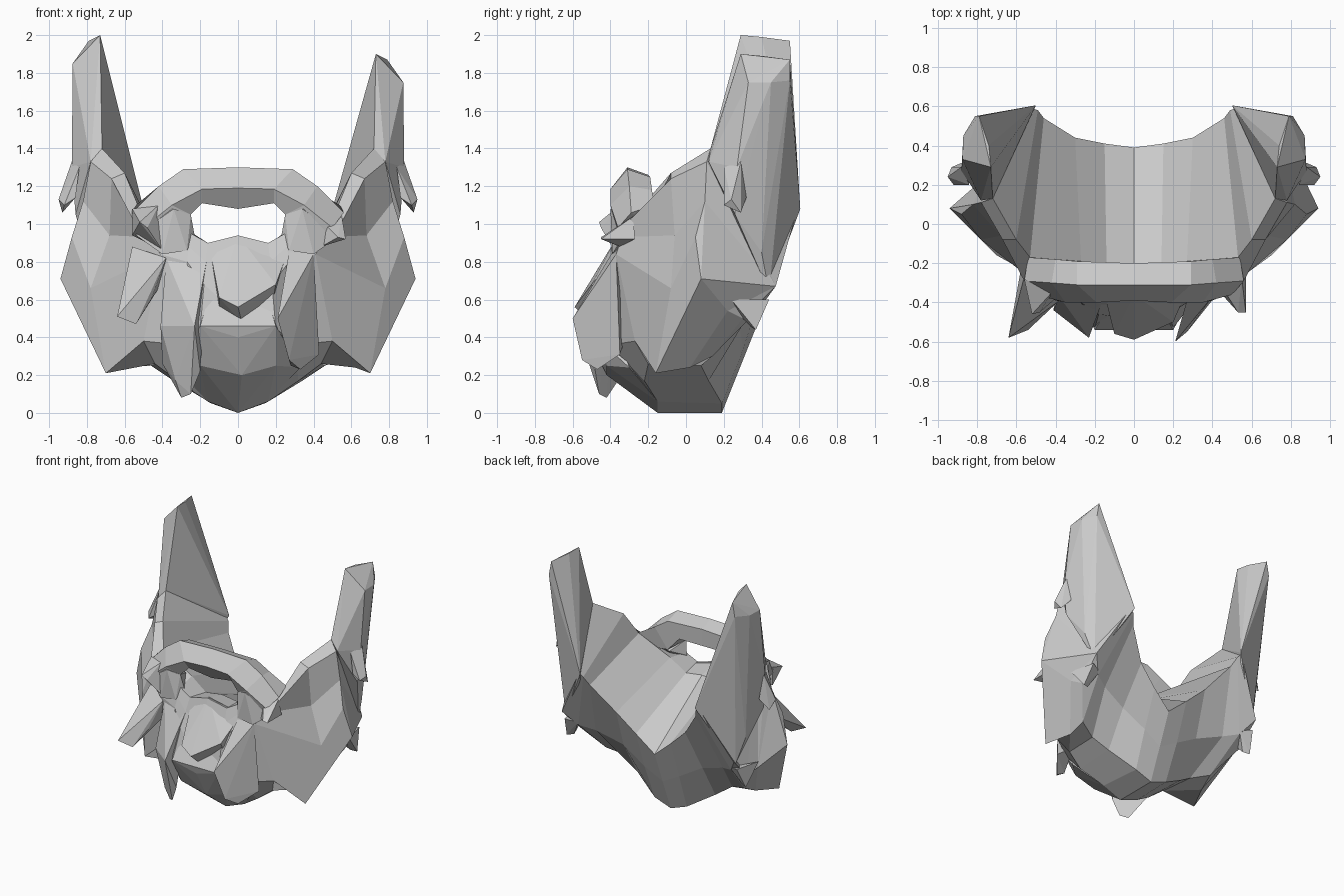
import bpy, bmesh
from mathutils import Vector


def finish(name, bm):
    bmesh.ops.recalc_face_normals(bm, faces=bm.faces[:])
    me = bpy.data.meshes.new(name)
    bm.to_mesh(me)
    bm.free()
    ob = bpy.data.objects.new(name, me)
    bpy.context.collection.objects.link(ob)
    return ob


def flip(points):
    return [(-x, y, z) for x, y, z in points]


def loft(name, stations):
    """Skin closed loops, given from the centre outwards, over both sides."""
    rows = [flip(s) for s in stations[:0:-1]] + stations
    bm = bmesh.new()
    rings = [[bm.verts.new(p) for p in row] for row in rows]
    n = len(rings[0])
    for a, b in zip(rings, rings[1:]):
        for i in range(n):
            j = (i + 1) % n
            bm.faces.new((a[i], a[j], b[j], b[i]))
    caps = [bm.faces.new(rings[0]), bm.faces.new(rings[-1])]
    bmesh.ops.triangulate(bm, faces=caps)
    return finish(name, bm)


def hull(name, points):
    """Faceted lump or lock of hair spanning a few points."""
    bm = bmesh.new()
    for p in points:
        bm.verts.new(p)
    bmesh.ops.convex_hull(bm, input=bm.verts[:])
    loose = [v for v in bm.verts if not v.link_faces]
    bmesh.ops.delete(bm, geom=loose, context='VERTS')
    return finish(name, bm)


def pair(name, points):
    hull(name + "_right", points)
    hull(name + "_left", flip(points))


# Beard body: inner lip, outer lip, cheek, front high, front low,
# bottom front, bottom back, back edge
body = [
    [(0, -.2, .9), (0, -.38, .94), (0, -.42, .75), (0, -.49, .52), (0, -.5, .38),
     (0, -.15, 0), (0, .19, 0), (0, .39, .5)],
    [(.14, -.2, .88), (.16, -.37, .9), (.17, -.41, .8), (.18, -.46, .68), (.2, -.53, .45),
     (.16, -.15, .06), (.14, .19, .05), (.15, .41, .63)],
    [(.27, -.19, .97), (.25, -.36, .95), (.26, -.38, .88), (.27, -.4, .8), (.3, -.4, .36),
     (.32, -.22, .17), (.34, .12, .17), (.3, .44, .77)],
    [(.53, -.17, 1.1), (.56, -.29, 1.03), (.47, -.34, .93), (.41, -.37, .84),
     (.5, -.27, .38), (.44, -.2, .26), (.46, .08, .25), (.46, .54, .98)],
    [(.6, -.08, 1.27), (.67, -.08, 1.24), (.68, -.06, .94), (.78, -.08, .66),
     (.7, -.16, .21), (.62, .02, .24), (.6, .14, .3), (.49, .58, 1.05)],
    [(.72, .13, 1.4), (.78, .11, 1.33), (.82, .1, 1.12), (.88, .05, .93),
     (.94, .08, .71), (.78, .22, .54), (.74, .3, .5), (.52, .59, 1.08)],
]
# The back swells outward towards the sides
for s in body:
    t = min(1, s[0][0] / .6) ** 2
    mid = (Vector(s[-2]) + Vector(s[-1])) / 2 + Vector((.12, .03, -.12)) * t
    s.insert(-1, tuple(mid))
loft("beard_body", body)

# Chin bulge
hull("chin", [(.02, -.42, .2), (0, -.52, .4), (.2, -.54, .46), (-.2, -.54, .46),
              (.2, -.42, .25), (-.2, -.42, .25), (0, -.15, 0), (.16, -.15, .06),
              (-.16, -.15, .06), (.33, -.3, .24), (-.33, -.3, .24),
              (.14, -.44, .66), (-.14, -.44, .66)])


# Sideburns, the left one a little taller
def sideburn(top):
    return [(.72, .13, 1.4), (.88, .27, 1.3), (.86, .26, 1.05), (.8, .4, .85),
            (.74, .44, .64), (.6, .45, .82), (.5, .605, 1.08), (.78, .12, 1.33),
            (.73, .29, top), (.74, .4, top - .01), (.79, .55, top - .03),
            (.875, .33, top - .15), (.87, .45, top - .15), (.81, .55, top - .14)]


hull("sideburn_right", sideburn(1.9))
hull("sideburn_left", flip(sideburn(2.0)))

# Moustache band arching over the mouth opening
loft("moustache", [
    [(0, -.2, 1.26), (0, -.31, 1.3), (0, -.39, 1.19), (0, -.33, 1.08), (0, -.2, 1.13)],
    [(.29, -.19, 1.25), (.29, -.31, 1.29), (.19, -.4, 1.185), (.19, -.34, 1.11),
     (.2, -.2, 1.13)],
    [(.4, -.18, 1.18), (.42, -.3, 1.2), (.35, -.4, 1.1), (.25, -.36, 1.05),
     (.3, -.2, 1.02)],
    [(.54, -.17, 1.1), (.56, -.29, 1.06), (.5, -.36, .98), (.42, -.34, .86),
     (.48, -.2, 1.0)],
])

# Corners of the mouth joining moustache and beard
pair("mouth_corner", [(.25, -.36, 1.05), (.23, -.34, .94), (.34, -.4, 1.08),
                      (.4, -.39, .84), (.27, -.39, .86), (.54, -.33, .94),
                      (.53, -.2, 1.06), (.3, -.22, 1.0)])

# Tuft below the lower lip
hull("chin_tuft", [(-.15, -.36, .87), (.27, -.34, .87), (0, -.36, .94),
                   (-.1, -.56, .61), (0, -.59, .56), (.2, -.5, .68),
                   (.02, -.5, .48), (-.1, -.46, .55), (.19, -.46, .62)])

# Broad pointed locks on the front
hull("cheek_lock_left", [(-.56, -.27, .88), (-.38, -.39, .82), (-.64, -.58, .51),
                         (-.54, -.54, .47), (-.46, -.46, .6), (-.58, -.25, .72),
                         (-.42, -.32, .66)])
hull("front_lock_left", [(-.38, -.37, .82), (-.16, -.39, .84), (-.41, -.44, .46),
                         (-.23, -.58, .46), (-.2, -.48, .22), (-.33, -.44, .17),
                         (-.3, -.42, .08), (-.25, -.46, .1), (-.4, -.3, .26)])
hull("front_lock_right", [(.27, -.39, .85), (.4, -.37, .84), (.21, -.6, .5),
                          (.27, -.55, .28), (.33, -.47, .23), (.28, -.45, .25),
                          (.43, -.35, .31), (.3, -.32, .4)])
hull("mouth_lock_right", [(.55, -.28, 1.04), (.46, -.34, 1.0), (.57, -.45, .92),
                          (.53, -.45, .93), (.44, -.35, .88), (.57, -.27, .92)])
hull("mouth_lock_left", [(-.56, -.28, 1.08), (-.42, -.35, 1.1), (-.52, -.46, 1.01),
                         (-.48, -.45, .98), (-.4, -.38, .86), (-.56, -.28, .94)])

# Locks in front of the ears and at the back of the jaw
pair("ear_lock", [(.88, .29, 1.33), (.95, .24, 1.13), (.93, .29, 1.06),
                  (.92, .2, 1.1), (.84, .2, 1.3), (.86, .32, 1.14), (.86, .2, 1.14)])
pair("back_lock", [(.75, .44, .6), (.8, .24, .6), (.78, .37, .44),
                   (.73, .35, .45), (.66, .4, .58), (.72, .28, .52)])
